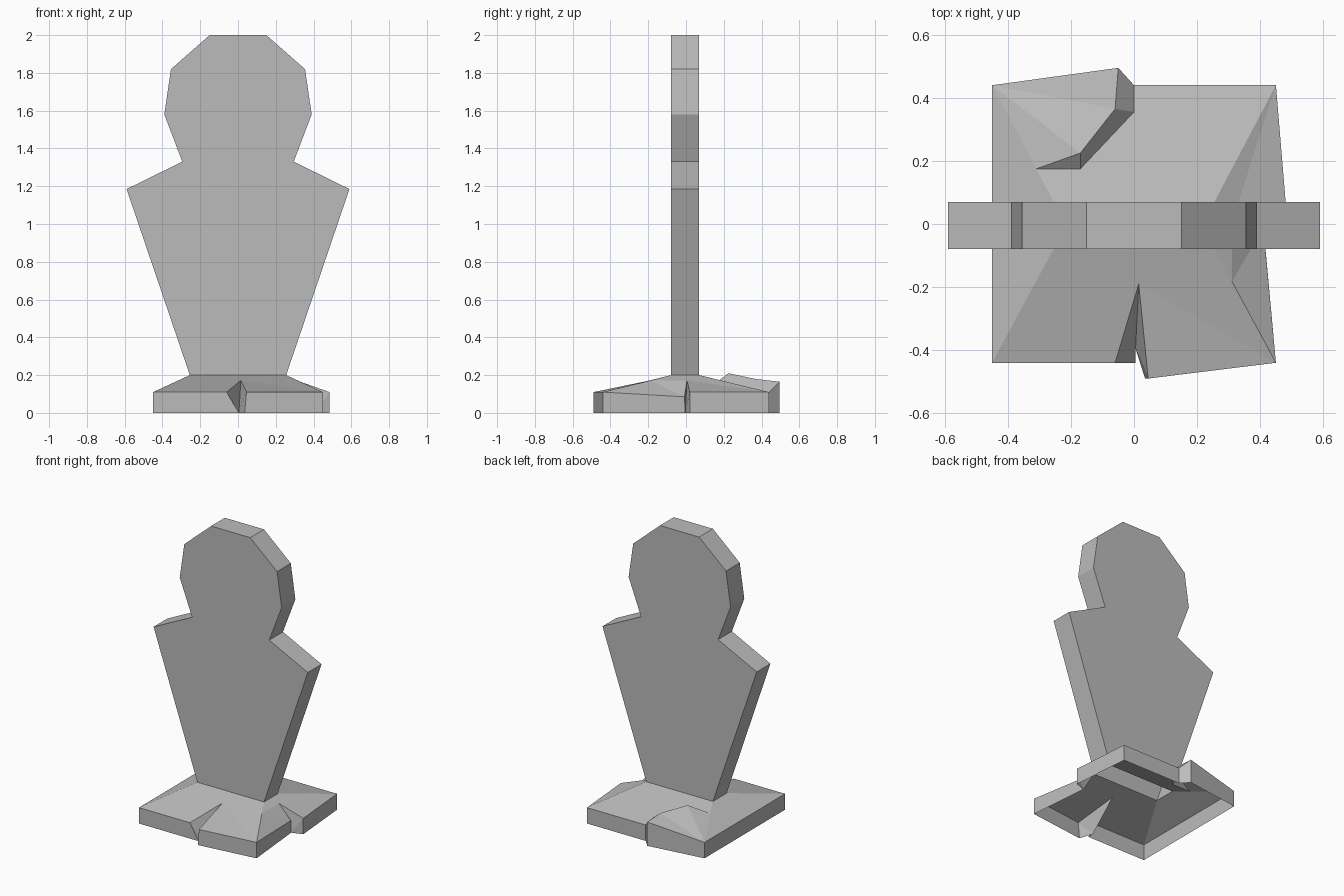
import bpy
import bmesh

default_cube = bpy.data.objects.get("Cube")
if default_cube:
    bpy.data.objects.remove(default_cube, do_unlink=True)

GREY = (0.5, 0.5, 0.5, 1.0)
stone_grey = bpy.data.materials.new("stone_grey")
stone_grey.use_nodes = True
stone_grey.diffuse_color = GREY
stone_grey.node_tree.nodes["Principled BSDF"].inputs["Base Color"].default_value = GREY


def build_object(name, points, faces):
    """Make a flat-shaded object from named points and faces listed by point name."""
    mesh = bpy.data.meshes.new(name)
    bm = bmesh.new()
    verts = {key: bm.verts.new(position) for key, position in points.items()}
    for face in faces:
        bm.faces.new([verts[key] for key in face])
    bmesh.ops.recalc_face_normals(bm, faces=bm.faces[:])
    bm.to_mesh(mesh)
    bm.free()
    mesh.materials.append(stone_grey)
    obj = bpy.data.objects.new(name, mesh)
    bpy.context.collection.objects.link(obj)
    return obj


# Shared sizes
front, back = -0.08, 0.07       # slab thickness
foot, waist = 0.2, 0.255        # height and half width where slab meets base
edge, depth, rim = 0.45, 0.44, 0.11
crest = 0.172                   # height where the cracks end

# Head and shoulders slab: half profile mirrored, open underneath
half_profile = [(waist, foot), (0.59, 1.185), (0.295, 1.33),
                (0.39, 1.58), (0.355, 1.82), (0.15, 2.0)]
outline = half_profile + [(-x, z) for x, z in reversed(half_profile)]
count = len(outline)
slab_points = {}
for i, (x, z) in enumerate(outline):
    slab_points["front", i] = (x, front, z)
    slab_points["back", i] = (x, back, z)
slab_faces = [[(side, i) for i in range(count)] for side in ("front", "back")]
for i in range(count - 1):
    slab_faces.append([("front", i), ("front", i + 1), ("back", i + 1), ("back", i)])
build_object("bust_slab", slab_points, slab_faces)

# Cracked base: hollow shell, open underneath
base_points = {
    # slab opening
    "hole_fl": (-waist, front, foot), "hole_fr": (waist, front, foot),
    "hole_bl": (-waist, back, foot), "hole_br": (waist, back, foot),
    # outer corners
    "fl": (-edge, -depth, rim), "fr": (edge, -depth, rim),
    "bl": (-edge, depth, rim), "br": (edge, depth, rim),
    # front crack
    "front_tip": (0.015, -0.19, crest),
    "front_low": (0.005, -0.395, 0),
    "front_a": (-0.06, -depth, rim), "front_a_floor": (0.005, -depth, 0),
    "front_b": (0.045, -0.49, rim), "front_b_floor": (0.035, -0.49, 0),
    # side crack
    "side_tip": (0.31, -0.185, crest), "side_end": (0.31, 0.005, crest),
    "side_a": (0.41, -0.008, 0.085), "side_a_floor": (0.41, -0.004, 0),
    "side_b": (0.485, 0.02, rim), "side_b_floor": (0.485, 0.02, 0),
    # back crack, lower lip
    "lip_edge": (0, depth, rim), "lip_near": (0, 0.355, 0.13),
    "lip_far": (-0.17, 0.175, crest), "lip_end": (-0.31, 0.175, crest),
    # back crack, raised flap
    "flap_edge": (-0.05, 0.495, 0.165), "flap_near": (-0.06, 0.365, 0.18),
    "flap_far": (-0.17, 0.225, 0.21),
}
for key in ("fl", "fr", "bl", "br", "lip_edge", "flap_edge"):
    x, y, z = base_points[key]
    base_points[key + "_floor"] = (x, y, 0)

base_faces = [face.split() for face in (
    # sloping top
    "fl front_a front_tip hole_fl",
    "hole_fl front_tip hole_fr",
    "front_tip front_b fr",
    "front_tip fr hole_fr",
    "fr side_tip hole_fr",
    "fr side_a side_tip",
    "hole_fr side_tip side_end hole_br",
    "side_end side_b br",
    "side_end br hole_br",
    "hole_br br lip_edge lip_near lip_far hole_bl",
    "hole_bl lip_far lip_end",
    "fl hole_fl hole_bl lip_end bl",
    # raised flap
    "bl lip_end flap_far",
    "bl flap_far flap_near",
    "bl flap_near flap_edge",
    # outer walls
    "fl fl_floor front_a_floor front_a",
    "front_b front_b_floor fr_floor fr",
    "fr fr_floor side_a_floor side_a",
    "side_b side_b_floor br_floor br",
    "br br_floor lip_edge_floor lip_edge",
    "flap_edge flap_edge_floor bl_floor bl",
    "bl bl_floor fl_floor fl",
    # front crack walls
    "front_a front_low front_tip",
    "front_a front_a_floor front_low",
    "front_tip front_low front_b",
    "front_b front_low front_b_floor",
    # side crack walls
    "side_tip side_a side_end",
    "side_a side_a_floor side_end",
    "side_end side_a_floor side_b",
    "side_b side_a_floor side_b_floor",
    # back crack walls
    "flap_edge lip_edge lip_edge_floor flap_edge_floor",
    "flap_edge flap_near lip_near lip_edge",
    "flap_near flap_far lip_far lip_near",
    "flap_far lip_end lip_far",
)]
build_object("cracked_base", base_points, base_faces)
